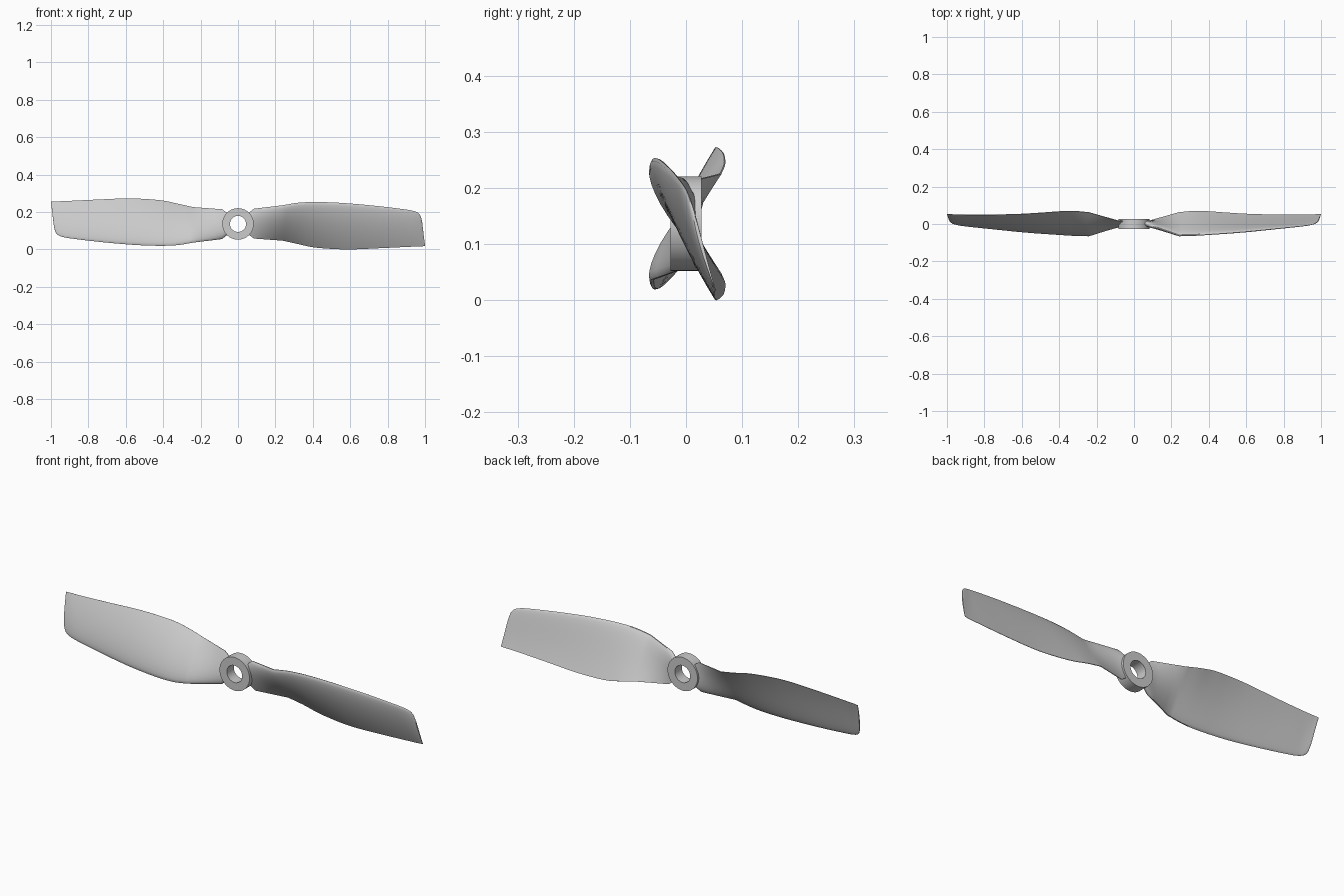
import bpy, math
from mathutils import Vector

if "Cube" in bpy.data.objects:
    bpy.data.objects.remove(bpy.data.objects["Cube"])

CZ = 0.136  # height of the hub axis

# Blade stations: leading x, y, z, trailing x, y, z, thickness, camber
STATIONS = [
    (0.052, 0.004, 0.190, 0.052, 0.014, 0.082, 0.034, 0.000),
    (0.085, -0.008, 0.217, 0.085, 0.018, 0.058, 0.032, 0.002),
    (0.240, -0.063, 0.236, 0.240, 0.062, 0.047, 0.030, 0.008),
    (0.320, -0.061, 0.249, 0.320, 0.069, 0.029, 0.028, 0.009),
    (0.400, -0.056, 0.253, 0.400, 0.067, 0.012, 0.027, 0.009),
    (0.500, -0.049, 0.251, 0.500, 0.060, 0.003, 0.025, 0.009),
    (0.600, -0.041, 0.245, 0.600, 0.054, 0.000, 0.023, 0.008),
    (0.750, -0.026, 0.231, 0.750, 0.050, 0.006, 0.019, 0.007),
    (0.890, -0.012, 0.214, 0.900, 0.050, 0.013, 0.015, 0.005),
    (0.935, -0.006, 0.206, 0.948, 0.051, 0.015, 0.013, 0.005),
    (0.964, 0.001, 0.194, 0.980, 0.052, 0.016, 0.011, 0.004),
    (0.977, 0.007, 0.177, 0.993, 0.053, 0.017, 0.009, 0.003),
    (0.984, 0.014, 0.152, 1.000, 0.053, 0.017, 0.006, 0.002),
]


def make_object(name, verts, faces, angle):
    mesh = bpy.data.meshes.new(name)
    mesh.from_pydata(verts, [], faces)
    obj = bpy.data.objects.new(name, mesh)
    bpy.context.collection.objects.link(obj)
    bpy.ops.object.select_all(action='DESELECT')
    obj.select_set(True)
    bpy.context.view_layer.objects.active = obj
    bpy.ops.object.mode_set(mode='EDIT')
    bpy.ops.mesh.select_all(action='SELECT')
    bpy.ops.mesh.normals_make_consistent(inside=False)
    bpy.ops.object.mode_set(mode='OBJECT')
    bpy.ops.object.shade_smooth_by_angle(angle=math.radians(angle))
    return obj


def refine(stations, steps=5):
    """Straight loft up to the shoulder station, smooth curve beyond it."""
    out = list(stations[:2])
    a, b = stations[1], stations[2]
    out += [tuple(p + (q - p) * k / 4 for p, q in zip(a, b)) for k in range(1, 4)]
    s = stations[2:]
    for i in range(len(s) - 1):
        p1, p2 = s[i], s[i + 1]
        p0 = s[i - 1] if i else tuple(2 * u - v for u, v in zip(p1, p2))
        p3 = s[i + 2] if i + 2 < len(s) else tuple(2 * u - v for u, v in zip(p2, p1))
        for k in range(steps):
            t = k / steps
            # tangents scaled to the uneven station spacing
            h, h0, h3 = p2[3] - p1[3], p1[3] - p0[3], p3[3] - p2[3]
            row = []
            for w, x, y, z in zip(p0, p1, p2, p3):
                m1 = (y - w) / (h + h0) * h
                m2 = (z - x) / (h + h3) * h
                row.append((2*t**3 - 3*t**2 + 1) * x + (t**3 - 2*t**2 + t) * m1
                           + (3*t**2 - 2*t**3) * y + (t**3 - t**2) * m2)
            out.append(tuple(row))
    out.append(s[-1])
    return out


def section(st, n=14):
    """Closed aerofoil loop, convex toward the front."""
    lead, trail = Vector(st[0:3]), Vector(st[3:6])
    d = trail - lead
    normal = Vector((0, d.z, -d.y)).normalized()
    front, back = [], []
    for i in range(n + 1):
        t = (1 - math.cos(math.pi * i / n)) / 2
        half = 5 * st[6] * (0.2969 * math.sqrt(t) - 0.126 * t - 0.3516 * t**2
                            + 0.2843 * t**3 - 0.0950 * t**4)
        mid = st[7] * 4 * t * (1 - t)
        p = lead + d * t
        front.append(p + normal * (mid + half))
        back.append(p + normal * (mid - half))
    return front + back[-1:0:-1]


def blade(name, side):
    loops = [section(s) for s in refine(STATIONS)]
    n = len(loops[0])
    verts = [(side * p.x, p.y, CZ + side * (p.z - CZ)) for lp in loops for p in lp]
    faces = [(r * n + i, r * n + (i + 1) % n, (r + 1) * n + (i + 1) % n, (r + 1) * n + i)
             for r in range(len(loops) - 1) for i in range(n)]
    faces += [tuple(range(n)), tuple(range((len(loops) - 1) * n, len(loops) * n))]
    return make_object(name, verts, faces, 35)


# Two blades, half a turn apart around the hub axis
blade("blade_right", 1)
blade("blade_left", -1)

# Hub ring with shaft hole
N = 64
profile = [(0.084, -0.028), (0.084, 0.028), (0.043, 0.028), (0.043, -0.028)]
verts = [(r * math.cos(2 * math.pi * i / N), y, CZ + r * math.sin(2 * math.pi * i / N))
         for i in range(N) for r, y in profile]
faces = [(i * 4 + j, i * 4 + (j + 1) % 4, (i + 1) % N * 4 + (j + 1) % 4, (i + 1) % N * 4 + j)
         for i in range(N) for j in range(4)]
make_object("hub_ring", verts, faces, 30)
